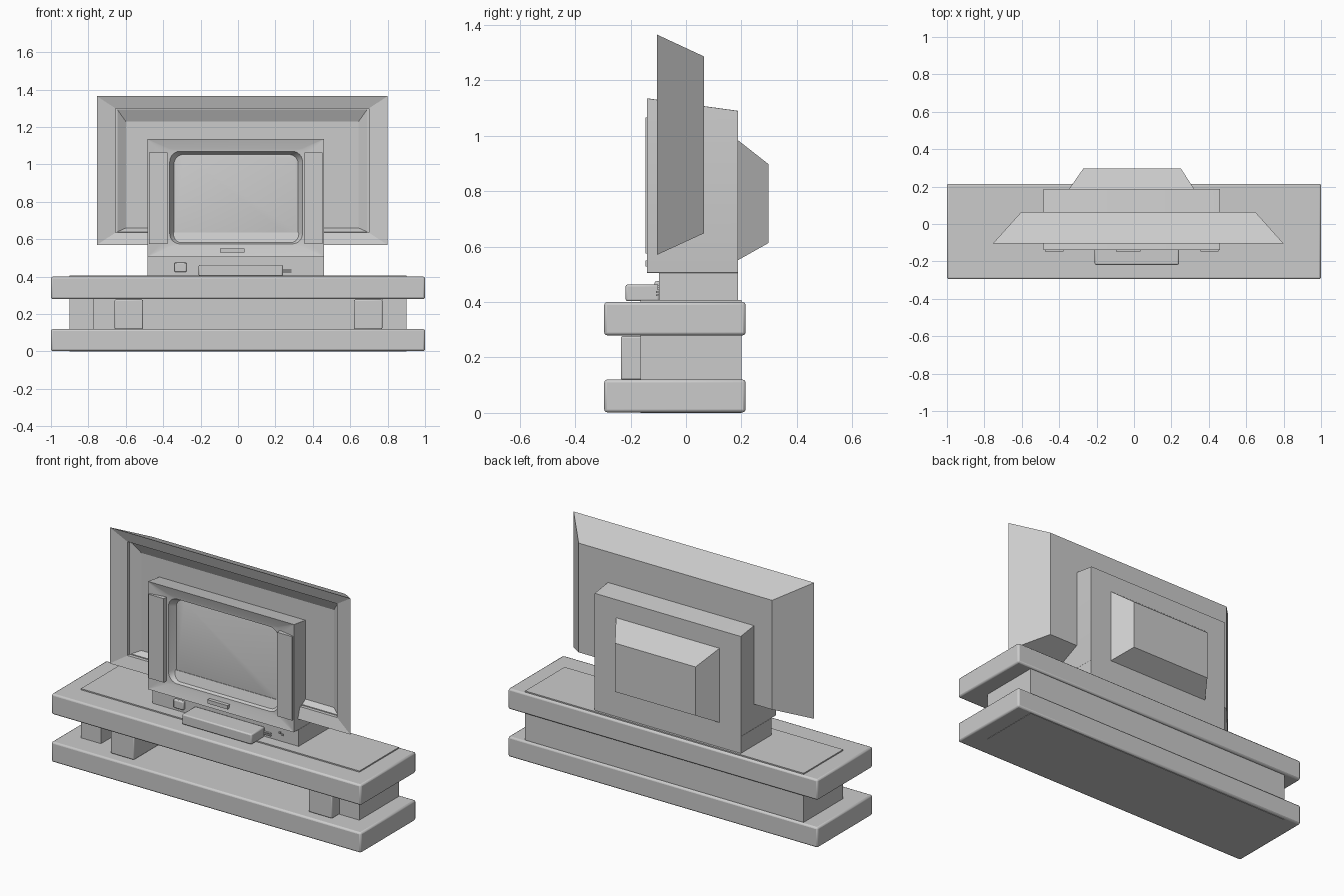
import bpy, bmesh, math

if "Cube" in bpy.data.objects:
    bpy.data.objects.remove(bpy.data.objects["Cube"])


def finish(name, bm, bevel=0.0, smooth=False):
    bmesh.ops.recalc_face_normals(bm, faces=bm.faces[:])
    me = bpy.data.meshes.new(name)
    bm.to_mesh(me)
    bm.free()
    ob = bpy.data.objects.new(name, me)
    bpy.context.collection.objects.link(ob)
    if bevel:
        m = ob.modifiers.new("bevel", 'BEVEL')
        m.width, m.segments, m.limit_method = bevel, 2, 'ANGLE'
    if smooth or bevel:
        bpy.ops.object.select_all(action='DESELECT')
        ob.select_set(True)
        bpy.context.view_layer.objects.active = ob
        bpy.ops.object.shade_smooth_by_angle(angle=math.radians(35))
    return ob


def box(name, x0, x1, y0, y1, z0, z1, bevel=0.0):
    bm = bmesh.new()
    bmesh.ops.create_cube(bm, size=1)
    for v in bm.verts:
        v.co.x = (x0 + x1) / 2 + v.co.x * (x1 - x0)
        v.co.y = (y0 + y1) / 2 + v.co.y * (y1 - y0)
        v.co.z = (z0 + z1) / 2 + v.co.z * (z1 - z0)
    return finish(name, bm, bevel)


def ring(x0, x1, z0, z1, y, r=0.0, n=0):
    """Rectangle in the xz plane with corners of radius r."""
    pts = []
    corners = [(x1 - r, z1 - r), (x0 + r, z1 - r), (x0 + r, z0 + r), (x1 - r, z0 + r)]
    for k, (cx, cz) in enumerate(corners):
        for i in range(n + 1):
            a = math.pi / 2 * (k + (i / n if n else 0))
            pts.append((cx + r * math.cos(a), y, cz + r * math.sin(a)))
        if not n:
            pts[-1] = (cx, y, cz)
    return pts


def loft(name, rings, smooth=False):
    """Bridge rings from back to front and cap both ends."""
    bm = bmesh.new()
    loops = [[bm.verts.new(p) for p in r] for r in rings]
    for a, b in zip(loops, loops[1:]):
        for i in range(len(a)):
            j = (i + 1) % len(a)
            bm.faces.new((a[i], a[j], b[j], b[i]))
    bm.faces.new(loops[0])
    bm.faces.new(loops[-1])
    return finish(name, bm, smooth=smooth)


# Media bench: two shelves around an open-fronted core
box("lower_shelf", -1, 1, -0.295, 0.215, 0.002, 0.12, 0.01)
box("upper_shelf", -1, 1, -0.295, 0.215, 0.28, 0.40, 0.01)
box("core_bottom", -0.9, 0.9, -0.165, 0.20, 0.0, 0.10)
box("core_top_inlay", -0.9, 0.9, -0.165, 0.20, 0.30, 0.407)
box("core_back", -0.77, 0.77, 0.14, 0.20, 0.10, 0.30)
for side, x0 in (("left", -0.9), ("right", 0.77)):
    box(f"core_{side}_end", x0, x0 + 0.13, -0.165, 0.20, 0.10, 0.30)

# Two small speakers standing in the bench
for side, x0 in (("left", -0.66), ("right", 0.62)):
    box(f"{side}_speaker", x0, x0 + 0.152, -0.235, 0.06, 0.12, 0.277, 0.006)

# Wide screen set behind
loft("wide_screen", [
    ring(-0.602, 0.648, 0.648, 1.286, 0.065),
    ring(-0.755, 0.80, 0.57, 1.365, -0.105),
    ring(-0.655, 0.70, 0.635, 1.30, -0.085),
    ring(-0.655, 0.70, 0.635, 1.30, -0.065),
    ring(-0.645, 0.69, 0.64, 1.293, -0.065),
    ring(-0.60, 0.645, 0.66, 1.23, -0.035),
])

# Old tube set: cabinet with a recessed rounded screen
N = 6
loft("tube_cabinet", [
    ring(-0.485, 0.46, 0.505, 1.09, 0.187, 0.002, N),
    ring(-0.485, 0.46, 0.505, 1.135, -0.14, 0.002, N),
    ring(-0.395, 0.37, 0.56, 1.085, -0.122, 0.03, N),
    ring(-0.365, 0.345, 0.575, 1.07, -0.120, 0.055, N),
    ring(-0.358, 0.338, 0.58, 1.065, -0.105, 0.055, N),
    ring(-0.342, 0.322, 0.592, 1.053, -0.080, 0.05, N),
    ring(-0.335, 0.315, 0.60, 1.047, -0.082, 0.045, N),
], smooth=True)
loft("tube_rear_housing", [
    ring(-0.27, 0.25, 0.613, 0.897, 0.298),
    ring(-0.348, 0.322, 0.55, 0.985, 0.186),
    ring(-0.348, 0.322, 0.55, 0.985, 0.16),
])
box("tube_base", -0.485, 0.46, -0.097, 0.187, 0.40, 0.505)
for side, x0 in (("left", -0.475), ("right", 0.355)):
    box(f"{side}_side_grille", x0, x0 + 0.098, -0.147, -0.115, 0.575, 1.065)
box("front_badge_plate", -0.095, 0.035, -0.146, -0.115, 0.528, 0.55)

# Controls on the base and the small box in front
box("square_button", -0.34, -0.275, -0.113, -0.09, 0.425, 0.475, 0.006)
box("front_box", -0.21, 0.24, -0.218, -0.095, 0.403, 0.463, 0.007)
for i, z in enumerate((0.422, 0.433)):
    box(f"plug_{i}", 0.235, 0.285, -0.108, -0.09, z, z + 0.006)
for i, (x, z) in enumerate(((0.335, 0.452), (0.352, 0.443))):
    box(f"indicator_{i}", x, x + 0.01, -0.103, -0.09, z, z + 0.01)
